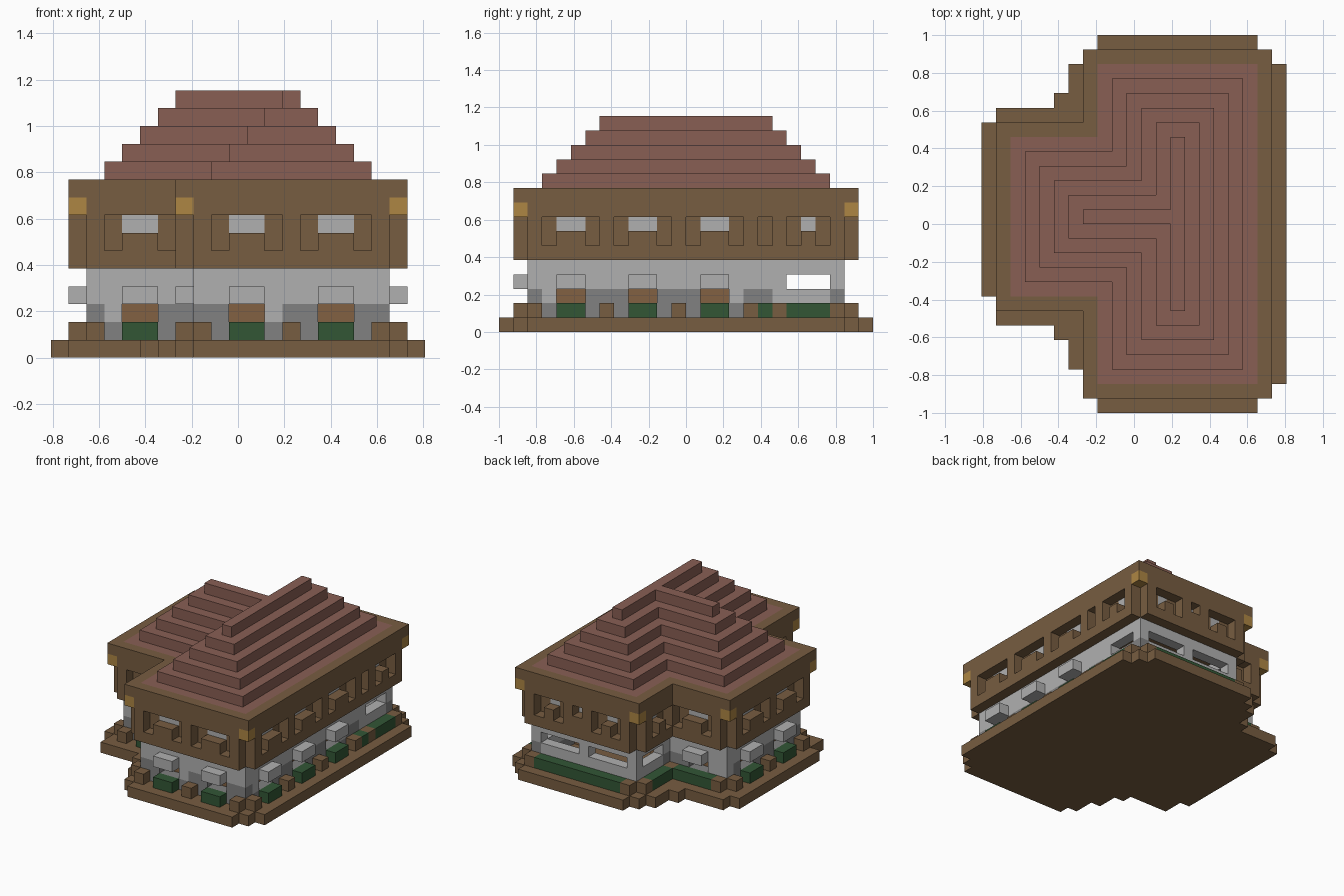
import bpy
import bmesh
import random
from mathutils import Vector

random.seed(4)
cube = bpy.data.objects.get("Cube")
if cube:
    bpy.data.objects.remove(cube)

U = 2 / 26  # one block
CENTRE = Vector((10.5, 13, 0))


def material(name, *rgb):
    colour = [(c / 255 / 12.92) if c < 11 else ((c / 255 + 0.055) / 1.055) ** 2.4 for c in rgb] + [1]
    m = bpy.data.materials.new(name)
    m.use_nodes = True
    m.diffuse_color = colour
    bsdf = m.node_tree.nodes["Principled BSDF"]
    bsdf.inputs["Base Color"].default_value = colour
    bsdf.inputs["Roughness"].default_value = 0.9
    return m


timber = material("timber brown", 119, 93, 65)
shutter = material("shutter brown", 130, 97, 66)
tile = material("roof red", 137, 95, 84)
plaster = material("pale stone", 176, 176, 176)
cobble = material("dark stone", 129, 129, 129)
leaf = material("hedge green", 50, 86, 53)
lamp = material("lantern amber", 174, 134, 67)


def box(x0, x1, y0, y1, z0, z1):
    """Set of block cells filling a box."""
    return {(i, j, k) for i in range(x0, x1) for j in range(y0, y1) for k in range(z0, z1)}


def plan(grow, z0, z1):
    """T-shaped footprint, widened by a number of blocks."""
    g = grow
    return (box(8 - g, 19 + g, 2 - g, 24 + g, z0, z1)
            | box(2 - g, 13, 8 - g, 19 + g, z0, z1))


def build(name, cells, mats, rule=lambda cell, d: 0):
    """Skin a set of cells; rule picks the material of each face."""
    bm = bmesh.new()
    verts = {}

    def corner(p):
        p = tuple(p)
        if p not in verts:
            verts[p] = bm.verts.new((Vector(p) - CENTRE) * U)
        return verts[p]

    for c in sorted(cells):
        for axis in range(3):
            for s in (0, 1):
                d = [0, 0, 0]
                d[axis] = 2 * s - 1
                if tuple(a + b for a, b in zip(c, d)) in cells:
                    continue
                a, b = (axis + 1) % 3, (axis + 2) % 3
                loop = []
                for da, db in ((0, 0), (1, 0), (1, 1), (0, 1)):
                    p = list(c)
                    p[axis] += s
                    p[a] += da
                    p[b] += db
                    loop.append(corner(p))
                f = bm.faces.new(loop if s else loop[::-1])
                f.material_index = rule(c, d)
    bmesh.ops.dissolve_limit(bm, angle_limit=0.01, verts=bm.verts, edges=bm.edges,
                             delimit={'MATERIAL'})
    me = bpy.data.meshes.new(name)
    bm.to_mesh(me)
    bm.free()
    for m in mats:
        me.materials.append(m)
    ob = bpy.data.objects.new(name, me)
    bpy.context.collection.objects.link(ob)


# Each facade: axis it runs along, outer row, inward step, windows, pillars
PAIR, POSTS = [(10, 12), (15, 17)], [8, 13, 18]
SIDES = {
    "front": ("x", 1, 1, PAIR, POSTS),
    "wing_front": ("x", 7, 1, [(4, 6)], [2, 7]),
    "wing_side": ("y", 1, 1, PAIR, POSTS),
    "left_front": ("y", 7, 1, [(4, 6)], [2, 7]),
    "wing_back": ("x", 19, -1, [(4, 6)], [2, 7]),
    "left_back": ("y", 7, 1, [(21, 22)], [19, 23]),
    "back": ("x", 24, -1, [(10, 11), (13, 14), (16, 17)], [8, 12, 14, 18]),
    "right": ("y", 19, -1, [(4, 6), (9, 11), (14, 16), (21, 22)], [2, 7, 12, 17, 19, 23]),
}


def row(side, t0, t1, z0, z1, depth=0):
    """Cells along a facade, counted inward from its outer row."""
    axis, out, step = SIDES[side][:3]
    o = out + step * depth
    if axis == "x":
        return box(t0, t1, o, o + 1, z0, z1)
    return box(o, o + 1, t0, t1, z0, z1)


# Stepped ground slab
slab = (box(8, 19, 0, 26, 0, 1) | box(7, 20, 1, 25, 0, 1) | box(6, 20, 3, 24, 0, 1)
        | box(8, 21, 2, 24, 0, 1) | box(0, 8, 8, 20, 0, 1) | box(1, 8, 6, 21, 0, 1)
        | box(5, 8, 5, 22, 0, 1))
build("ground_slab", slab, [timber])

# Collect the facade parts
hedges, posts, awnings, openings, panes, sills, pillars = (set() for _ in range(7))
for side, (axis, out, step, windows, columns) in SIDES.items():
    for p in columns:
        posts |= row(side, p, p + 1, 1, 2)
        pillars |= row(side, p, p + 1, 6, 8)
    for a, b in windows:
        panes |= row(side, a, b, 7, 8, 1)
        sills |= row(side, a, b, 6, 7)
        if side != "back" and a < 20:
            hedges |= row(side, a, b, 1, 2)
            awnings |= row(side, a, b, 3, 4)
            openings |= row(side, a, b, 2, 3, 1)
    ends = (min(columns), max(columns) + 1)
    sills |= row(side, *ends, 5, 6)

# Open rear bay with long hedges
for side, spans in (("back", [(9, 13), (14, 18)]), ("left_back", [(20, 23)]), ("right", [(20, 23)])):
    for a, b in spans:
        openings |= row(side, a, b, 3, 4, 1)
        hedges |= row(side, a, b, 1, 2)
hedges |= row("back", 9, 18, 1, 2) | row("right", 18, 19, 1, 2) | row("wing_back", 3, 7, 1, 2)

build("corner_posts", posts - hedges, [timber])
build("hedges", hedges, [leaf])
build("awnings", awnings, [plaster])

# Lower walls: hollow shell, dark stone at the foot
walls = plan(0, 1, 5) - plan(-1, 1, 5) - openings
bay_panels = row("right", 20, 23, 2, 3, 1) | row("left_back", 20, 23, 2, 3, 1) | row("back", 9, 18, 2, 3, 1)
dark = {c for c in sorted(walls) if c[2] == 1 or (c[2] == 2 and random.random() < 0.6)} - bay_panels
dark |= row("front", 8, 10, 2, 3, 1) | row("front", 13, 15, 2, 3, 1) | row("front", 17, 19, 2, 3, 1)
dark -= row("front", 12, 13, 2, 3, 1) | row("wing_front", 3, 4, 2, 3, 1)
build("lower_walls", walls, [plaster, cobble], lambda c, d: int(c in dark))

# Timber lining seen through the small windows
lining = {c for c in plan(-1, 1, 4) - plan(-2, 1, 4) if c[1] < 19}
build("inner_lining", lining, [shutter])

# Upper storey with flush panes
build("upper_storey", plan(0, 5, 8), [timber, plaster],
      lambda c, d: int(c in panes and d[2] == 0))
build("balcony_rail", sills | pillars, [timber])

# Eaves with corner lanterns and a tiled top
lanterns = {(i, j, 8) for i, j in ((7, 1), (19, 1), (7, 24), (19, 24), (1, 7), (1, 19))}
tiled = plan(0, 9, 10)


def eaves_rule(c, d):
    if c in lanterns:
        return 1
    return 2 if c in tiled and d[2] > 0 else 0


build("eaves", plan(1, 8, 10), [timber, lamp, tile], eaves_rule)

# Stepped roof
roof = set()
for n in range(5):
    roof |= plan(-1 - n, 10 + n, 11 + n)
build("stepped_roof", roof, [tile])
